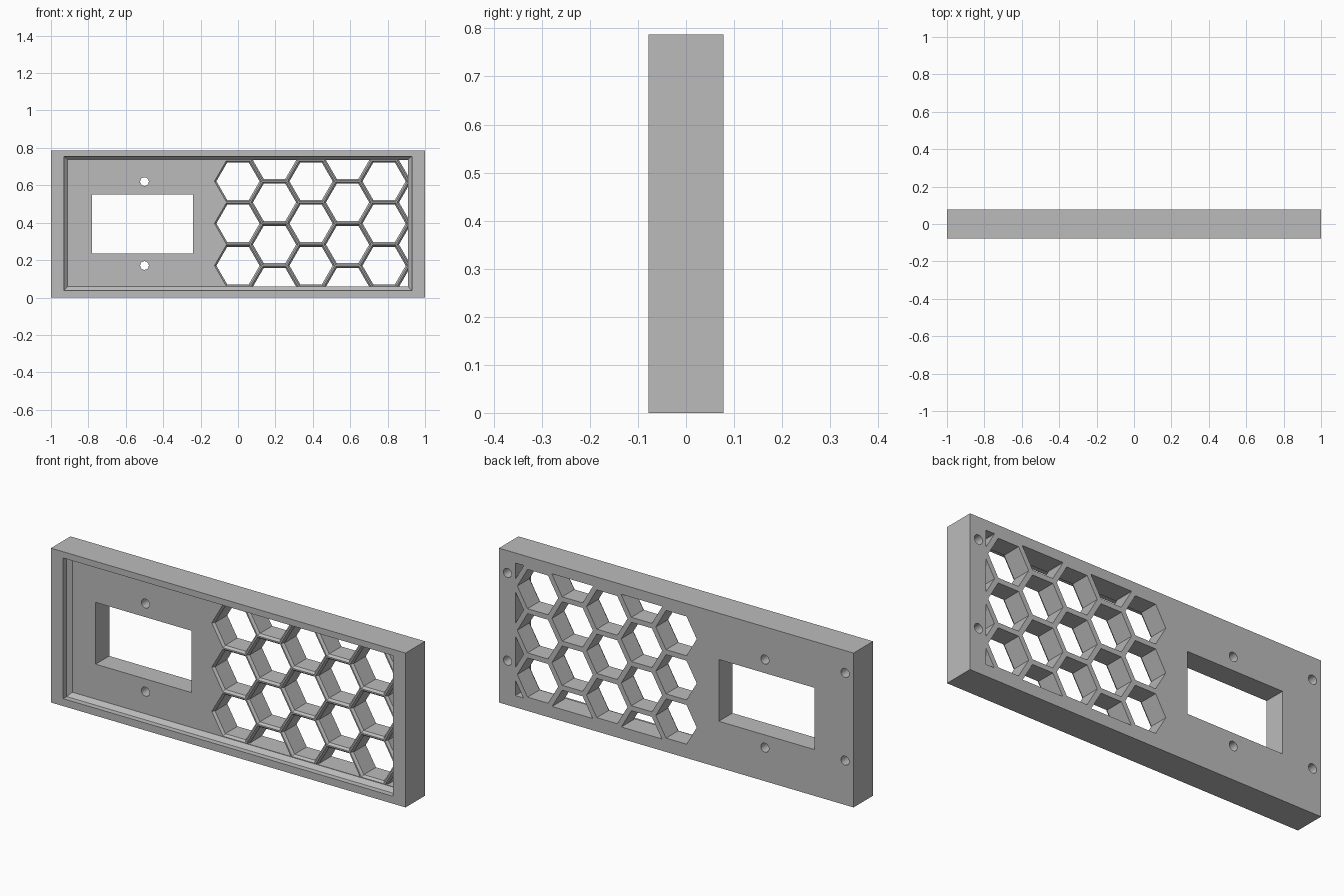
import bpy, bmesh, math
from mathutils import Vector

if "Cube" in bpy.data.objects:
    bpy.data.objects.remove(bpy.data.objects["Cube"], do_unlink=True)

HEIGHT, HALF_DEPTH = 0.787, 0.0785
FLOOR = -HALF_DEPTH + 0.047          # y of the recessed front floor
PITCH = 0.2255                       # honeycomb spacing
MID = 0.396                          # height of the middle honeycomb row

grey = bpy.data.materials.new("plain grey")
grey.use_nodes = True
grey.diffuse_color = (0.5, 0.5, 0.5, 1)
grey.node_tree.nodes["Principled BSDF"].inputs["Base Color"].default_value = (0.5, 0.5, 0.5, 1)


def rect(x0, x1, z0, z1):
    return [(x0, z0), (x1, z0), (x1, z1), (x0, z1)]


def ngon(x, z, radius, sides):
    return [(x + radius * math.cos(math.tau * i / sides),
             z + radius * math.sin(math.tau * i / sides)) for i in range(sides)]


def loft(bm, sections):
    """Closed solid through (y, outline) sections, front to back."""
    rings = [[bm.verts.new((x, y, z)) for x, z in outline] for y, outline in sections]
    n = len(rings[0])
    for a, b in zip(rings, rings[1:]):
        for i in range(n):
            j = (i + 1) % n
            bm.faces.new((a[i], a[j], b[j], b[i]))
    bm.faces.new(rings[0])
    bm.faces.new(rings[-1])


def finish(name, bm):
    bmesh.ops.recalc_face_normals(bm, faces=bm.faces)
    mesh = bpy.data.meshes.new(name)
    bm.to_mesh(mesh)
    bm.free()
    mesh.materials.append(grey)
    obj = bpy.data.objects.new(name, mesh)
    bpy.context.collection.objects.link(obj)
    return obj


# Solid panel
bm = bmesh.new()
loft(bm, [(-HALF_DEPTH, rect(-1, 1, 0, HEIGHT)), (HALF_DEPTH, rect(-1, 1, 0, HEIGHT))])
panel = finish("vented_panel", bm)


def cut(name, bm):
    cutter = finish(name, bm)
    cutter.hide_render = True
    mod = panel.modifiers.new(name, "BOOLEAN")
    mod.operation, mod.solver, mod.object = "DIFFERENCE", "EXACT", cutter
    bpy.context.view_layer.objects.active = panel
    bpy.ops.object.modifier_apply(modifier=name)
    bpy.data.objects.remove(cutter, do_unlink=True)


# Front recess with a sloped inner lip
bm = bmesh.new()
opening = rect(-0.931, 0.929, 0.038, 0.755)
loft(bm, [(-0.1, opening), (FLOOR - 0.019, opening),
          (FLOOR, rect(-0.912, 0.91, 0.058, 0.738))])
cut("recess_cutter", bm)

# Display window, through holes and blind holes on the back
bm = bmesh.new()
loft(bm, [(-0.06, rect(-0.781, -0.24, 0.236, 0.551)),
          (0.1, rect(-0.781, -0.24, 0.236, 0.551))])
for x, z, start in [(-0.5, 0.62, -0.06), (-0.5, 0.171, -0.06)] + [
        (sx * 0.952, z, 0.0) for sx in (-1, 1) for z in (0.226, 0.673)]:
    hole = ngon(x, z, 0.023, 32)
    loft(bm, [(start, hole), (0.1, hole)])
cut("hole_cutter", bm)

# Honeycomb cells, chamfered at the front and trimmed to the vent area
bm = bmesh.new()
for col in range(6):
    x = col * PITCH * math.sqrt(3) / 2
    rows = (-1, 0, 1) if col % 2 == 0 else (-1.5, -0.5, 0.5, 1.5)
    for row in rows:
        z = MID + row * PITCH
        wide, narrow = ngon(x, z, 0.126, 6), ngon(x, z, 0.1155, 6)
        loft(bm, [(FLOOR - 0.006, wide), (FLOOR, wide),
                  (FLOOR + 0.012, narrow), (0.1, narrow)])
for point, normal in (((0.908, 0, 0), (1, 0, 0)),
                      ((0, 0, 0.736), (0, 0, 1)),
                      ((0, 0, 0.06), (0, 0, -1))):
    geom = bm.verts[:] + bm.edges[:] + bm.faces[:]
    result = bmesh.ops.bisect_plane(bm, geom=geom, plane_co=Vector(point),
                                    plane_no=Vector(normal), clear_outer=True)
    edges = [e for e in result["geom_cut"] if isinstance(e, bmesh.types.BMEdge)]
    bmesh.ops.holes_fill(bm, edges=edges, sides=0)
cut("honeycomb_cutter", bm)

# Smooth the round holes, keep the edges crisp
panel.select_set(True)
bpy.context.view_layer.objects.active = panel
bpy.ops.object.shade_smooth_by_angle(angle=math.radians(20))
